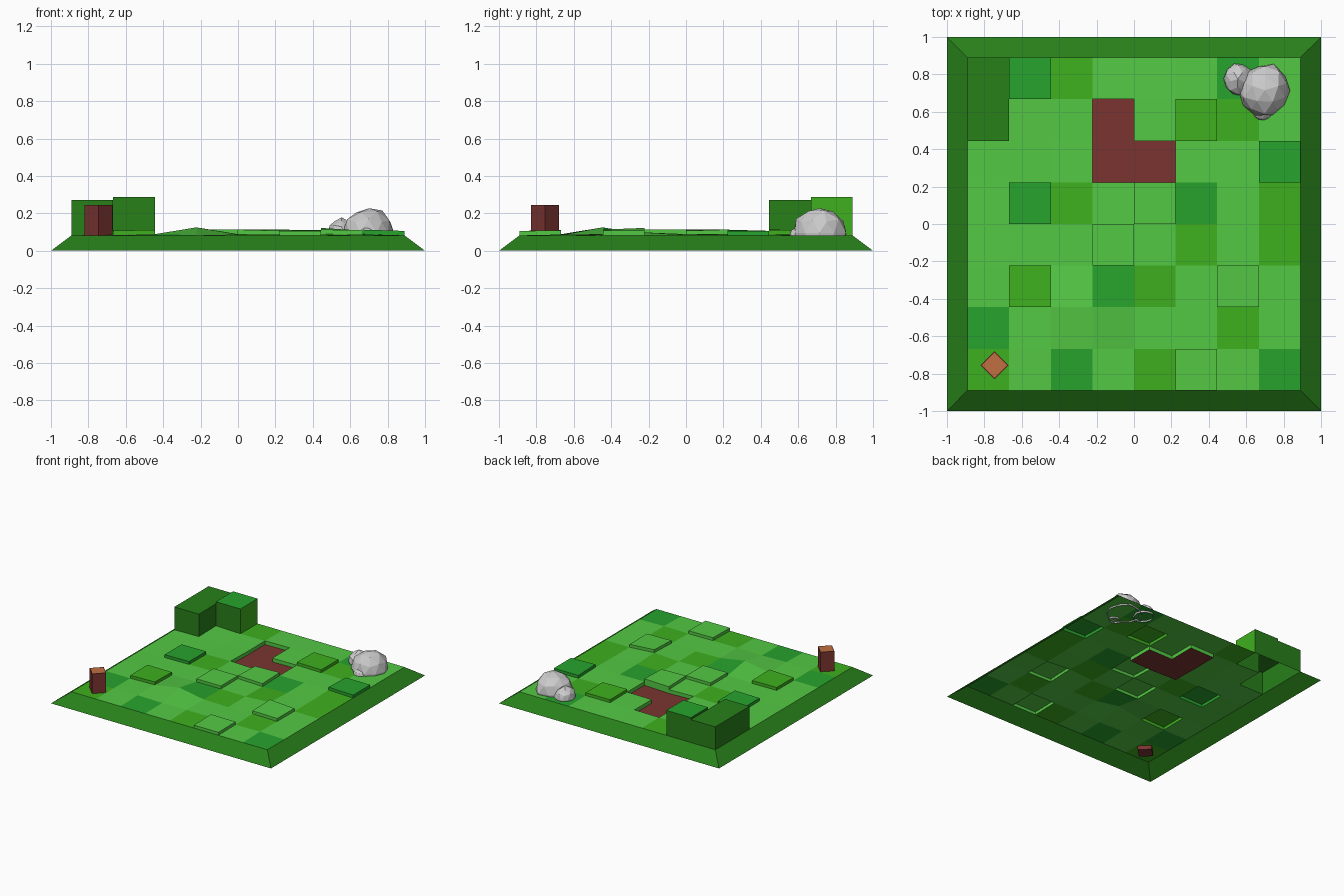
import bpy, bmesh, math, random
from mathutils import Vector

if "Cube" in bpy.data.objects:
    bpy.data.objects.remove(bpy.data.objects["Cube"])

random.seed(4)
E, N = 0.89, 8            # half width of the field, tiles per side
S = 2 * E / N
BASE = 0.082


def mat(name, hexcol):
    m = bpy.data.materials.new(name)
    rgb = [int(hexcol[i:i + 2], 16) / 255 for i in (0, 2, 4)]
    m.diffuse_color = [c / 12.92 if c < 0.04 else ((c + 0.055) / 1.055) ** 2.4 for c in rgb] + [1]
    m.use_nodes = True
    m.node_tree.nodes["Principled BSDF"].inputs["Base Color"].default_value = m.diffuse_color
    return m


MATS = {
    'L': mat('light_grass', '54C944'), 'M': mat('mid_grass', '27A32D'),
    'O': mat('olive_grass', '3EB01E'), 'D': mat('dark_hedge', '28801A'),
    'R': mat('red_soil', '7A3430'), 'W': mat('orange_wood', 'C07040'),
}
KEYS = list(MATS)


def finish(name, bm, keys=None):
    me = bpy.data.meshes.new(name)
    bm.to_mesh(me)
    bm.free()
    for k in keys or []:
        me.materials.append(MATS[k])
    ob = bpy.data.objects.new(name, me)
    bpy.context.collection.objects.link(ob)
    return ob


# Tile map: top row is the back; letters are tile colours
ROWS = ["DMOLLLML",
        "DLLRLOOL",
        "LLLRRLLM",
        "LMOLLMLO",
        "LLLLLOLO",
        "LOLMOLLL",
        "MLLLLLOL",
        "OLMLOLLM"]
HEDGES = {(0, 6): 0.27, (0, 7): 0.27, (1, 7): 0.287}
RAISED = [(1, 4), (1, 2), (3, 3), (4, 4), (5, 6), (7, 5), (6, 2), (5, 0)]

# Uneven ground heights at the grid points
ground = {(i, j): BASE + (random.uniform(0, 0.008) if 0 < i < N and 0 < j < N else 0)
          for i in range(N + 1) for j in range(N + 1)}
ground[3, 2] = 0.125
ground[6, 3] = 0.098


def colour(c):
    return ROWS[N - 1 - c[1]][c[0]]


def height(c, p):
    if c in HEDGES:
        return HEDGES[c]
    if c in RAISED:
        return ground[p] + 0.024
    if colour(c) == 'R':
        return ground[p] - 0.03
    return ground[p] if 0 <= c[0] < N and 0 <= c[1] < N else BASE


def colour_at(c):
    return colour(c) if 0 <= c[0] < N and 0 <= c[1] < N else 'L'


def cell_height(c, p):
    inside = 0 <= c[0] < N and 0 <= c[1] < N
    return height(c, p) if inside else BASE


parts = {n: bmesh.new() for n in ('grass_tiles', 'raised_tiles', 'soil_patch', 'hedges')}


def part_of(c):
    if c in HEDGES:
        return 'hedges'
    if c in RAISED:
        return 'raised_tiles'
    return 'soil_patch' if colour_at(c) == 'R' else 'grass_tiles'


def quad(part, pts, key):
    bm = parts[part]
    f = bm.faces.new([bm.verts.new((-E + S * i, -E + S * j, z)) for i, j, z in pts])
    f.material_index = KEYS.index(key)


# Tile tops, and step walls down to each lower neighbour
for i in range(N):
    for j in range(N):
        c = (i, j)
        corners = [(i, j), (i + 1, j), (i + 1, j + 1), (i, j + 1)]
        quad(part_of(c), [(*p, height(c, p)) for p in corners], colour(c))
        for k, (dx, dy) in enumerate([(0, -1), (1, 0), (0, 1), (-1, 0)]):
            n = (i + dx, j + dy)
            a, b = corners[k], corners[(k + 1) % 4]
            drop = cell_height(c, a) - cell_height(n, a)
            if drop > 0.001:
                key = 'D' if c in HEDGES else colour(c)
                if c == (1, 7) and dx == 1:
                    key = 'O'
                quad(part_of(c), [(*a, cell_height(n, a)), (*b, cell_height(n, b)),
                                  (*b, height(c, b)), (*a, height(c, a))], key)
for name, bm in parts.items():
    bmesh.ops.remove_doubles(bm, verts=bm.verts[:], dist=1e-5)
    finish(name, bm, KEYS)

# Sloping skirt around the field, open underneath
bm = bmesh.new()
sq = [(-1, -1), (1, -1), (1, 1), (-1, 1)]
lo = [bm.verts.new((x, y, 0)) for x, y in sq]
hi = [bm.verts.new((x * E, y * E, BASE)) for x, y in sq]
for k in range(4):
    n = (k + 1) % 4
    bm.faces.new((lo[k], lo[n], hi[n], hi[k]))
finish('sloping_skirt', bm, 'D')


# Faceted rocks, cut off just below the ground
def rock(name, loc, size, turn):
    bm = bmesh.new()
    bmesh.ops.create_icosphere(bm, subdivisions=2, radius=1)
    for v in bm.verts:
        v.co *= random.uniform(0.92, 1.05)
        x, y = v.co.x, v.co.y
        v.co.x = x * math.cos(turn) - y * math.sin(turn)
        v.co.y = x * math.sin(turn) + y * math.cos(turn)
        v.co = Vector([v.co[k] * size[k] + loc[k] for k in range(3)])
    bmesh.ops.bisect_plane(bm, geom=bm.verts[:] + bm.edges[:] + bm.faces[:],
                           plane_co=(0, 0, 0.07), plane_no=(0, 0, 1), clear_inner=True)
    finish(name, bm)


rock('large_rock', (0.70, 0.715, 0.095), (0.14, 0.142, 0.137), 0.3)
rock('medium_rock', (0.555, 0.775, 0.09), (0.078, 0.088, 0.085), 0.9)
rock('small_rock', (0.69, 0.595, 0.085), (0.05, 0.04, 0.042), 0.1)

# Stump: square post turned 45 degrees with a lighter inset top
bm = bmesh.new()
bmesh.ops.create_cone(bm, cap_ends=True, segments=4, radius1=0.075, radius2=0.075, depth=0.195)
bmesh.ops.translate(bm, verts=bm.verts[:], vec=(-0.745, -0.755, 0.1475))
# make sure the corners point along the axes
c = Vector((-0.745, -0.755, 0))
for v in bm.verts:
    d = v.co - c
    a = round(math.atan2(d.y, d.x) / (math.pi / 2) - 0.01) * math.pi / 2
    v.co.x, v.co.y = c.x + 0.075 * math.cos(a), c.y + 0.075 * math.sin(a)
bm.normal_update()
top = max(bm.faces, key=lambda f: f.calc_center_median().z)
bmesh.ops.inset_region(bm, faces=[top], thickness=0.008)
top.material_index = 1
finish('stump', bm, 'RW')
